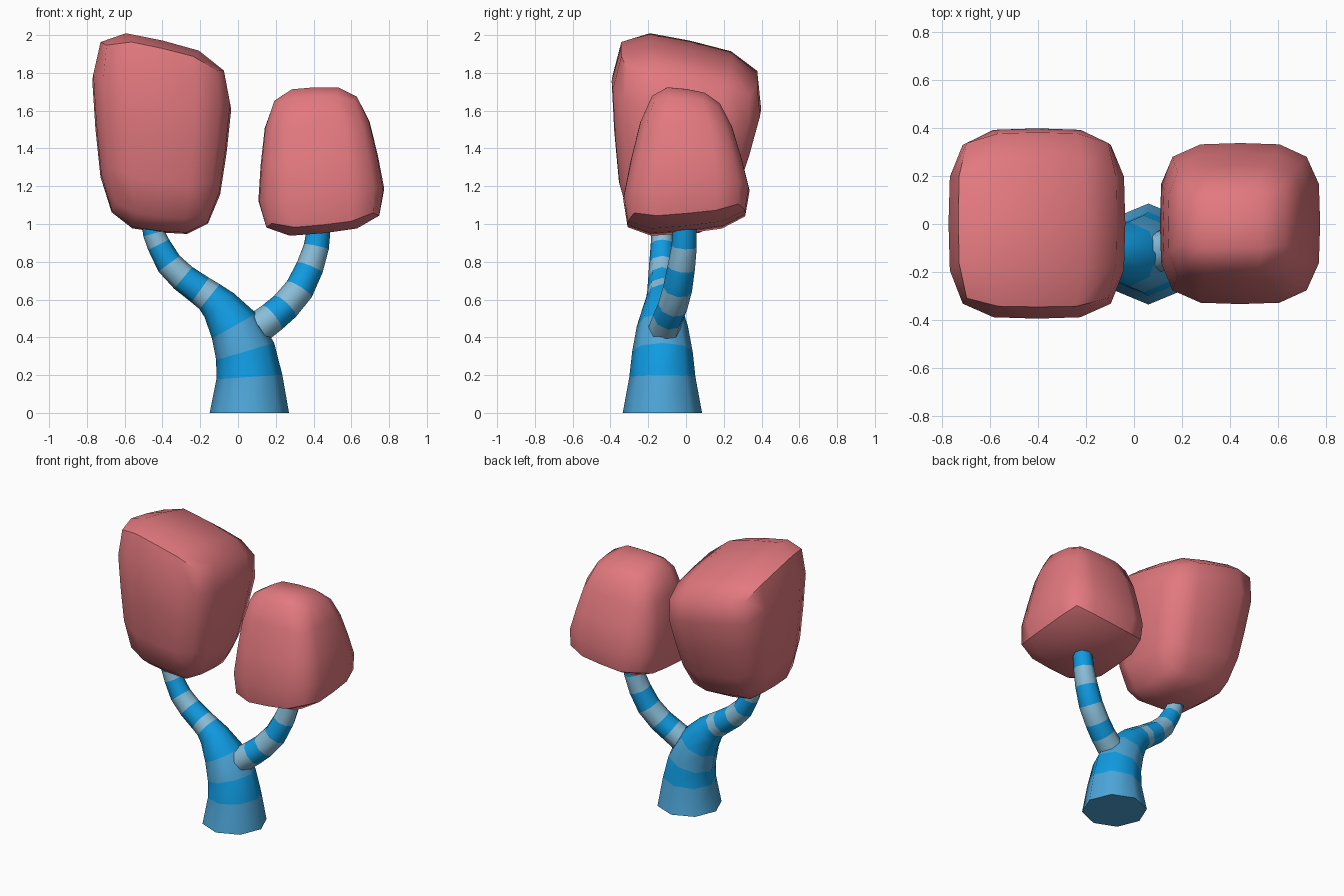
import bpy, bmesh, math
from mathutils import Vector

cube = bpy.data.objects.get("Cube")
if cube:
    bpy.data.objects.remove(cube, do_unlink=True)


def make_material(name, color):
    mat = bpy.data.materials.new(name)
    mat.use_nodes = True
    rgba = (*color, 1.0)
    mat.diffuse_color = rgba
    mat.node_tree.nodes["Principled BSDF"].inputs["Base Color"].default_value = rgba
    return mat


MID, BRIGHT, PALE = range(3)
bark = [
    make_material("mid blue bark", (0.075, 0.38, 0.69)),
    make_material("bright blue bark", (0.005, 0.33, 0.76)),
    make_material("pale blue bark", (0.25, 0.51, 0.69)),
]
pink = make_material("pink foliage", (0.76, 0.19, 0.21))


def finish(name, bm, materials):
    """Turn the bmesh into a smooth object that keeps its sharp rims."""
    bmesh.ops.recalc_face_normals(bm, faces=bm.faces[:])
    for face in bm.faces:
        face.smooth = True
    mesh = bpy.data.meshes.new(name)
    bm.to_mesh(mesh)
    bm.free()
    for mat in materials:
        mesh.materials.append(mat)
    mesh.set_sharp_from_angle(angle=math.radians(50))
    obj = bpy.data.objects.new(name, mesh)
    bpy.context.collection.objects.link(obj)
    return obj


def striped_tube(name, rings, sides=8):
    """Sweep a tapering polygon along (x, y, z, radius, colour) rings."""
    bm = bmesh.new()
    centers = [Vector(ring[:3]) for ring in rings]
    loops = []
    for i, center in enumerate(centers):
        before = centers[max(i - 1, 0)]
        after = centers[min(i + 1, len(centers) - 1)]
        tangent = (after - before).normalized()
        across = Vector((0, 1, 0))
        across = (across - tangent * across.dot(tangent)).normalized()
        normal = across.cross(tangent)
        loop = []
        for k in range(sides):
            angle = math.tau * k / sides
            offset = normal * math.cos(angle) + across * math.sin(angle)
            loop.append(bm.verts.new(center + offset * rings[i][3]))
        loops.append(loop)
    # One colour band between each pair of rings
    for ring, low, high in zip(rings, loops, loops[1:]):
        for k in range(sides):
            n = (k + 1) % sides
            face = bm.faces.new((low[k], low[n], high[n], high[k]))
            face.material_index = ring[4]
    # End caps
    bm.faces.new(loops[0]).material_index = rings[0][4]
    bm.faces.new(loops[-1]).material_index = rings[-1][4]
    return finish(name, bm, bark)


def crown(name, bottom, top, power=4):
    """Rounded block; each end is (x range, y range, height, x tilt, y tilt)."""

    def end_point(end, u, v):
        (x0, x1), (y0, y1), height, tilt_x, tilt_y = end
        return Vector((
            x0 + (x1 - x0) * (u + 1) / 2,
            y0 + (y1 - y0) * (v + 1) / 2,
            height + tilt_x * u + tilt_y * v,
        ))

    bm = bmesh.new()
    bmesh.ops.create_cube(bm, size=2)
    bmesh.ops.subdivide_edges(bm, edges=bm.edges[:], cuts=3, use_grid_fill=True)
    for vert in bm.verts:
        length = sum(abs(c) ** power for c in vert.co) ** (1 / power)
        u, v, w = vert.co / length
        low, high = end_point(bottom, u, v), end_point(top, u, v)
        vert.co = low.lerp(high, (w + 1) / 2)
    return finish(name, bm, [pink])


# Trunk bending into the right branch
DEPTH = -0.125
striped_tube("trunk", [
    (0.06, DEPTH, 0, 0.21, MID),
    (0.06, DEPTH, 0.19, 0.175, BRIGHT),
    (0.038, DEPTH, 0.325, 0.16, MID),
    (-0.02, DEPTH, 0.46, 0.135, BRIGHT),
    (-0.1, DEPTH, 0.57, 0.1, BRIGHT),
    (-0.15, DEPTH, 0.615, 0.085, PALE),
    (-0.2, DEPTH, 0.65, 0.08, BRIGHT),
    (-0.29, DEPTH, 0.715, 0.075, PALE),
    (-0.365, DEPTH, 0.79, 0.07, BRIGHT),
    (-0.42, DEPTH, 0.89, 0.062, PALE),
    (-0.445, DEPTH, 0.95, 0.058, BRIGHT),
    (-0.46, DEPTH, 1.03, 0.055, BRIGHT),
])

# Left branch growing out of the trunk
striped_tube("left_branch", [
    (0.1, -0.115, 0.445, 0.085, PALE),
    (0.18, -0.095, 0.505, 0.082, BRIGHT),
    (0.25, -0.07, 0.565, 0.08, PALE),
    (0.325, -0.045, 0.655, 0.078, BRIGHT),
    (0.38, -0.025, 0.77, 0.073, PALE),
    (0.415, -0.01, 0.88, 0.067, BRIGHT),
    (0.435, -0.005, 1.03, 0.06, BRIGHT),
])

# Foliage
crown("right_crown",
      bottom=((-0.71, -0.12), (-0.34, 0.21), 0.955, -0.03, 0),
      top=((-0.8, 0), (-0.42, 0.47), 1.93, -0.096, -0.1))
crown("left_crown",
      bottom=((0.085, 0.82), (-0.385, 0.39), 0.965, 0.04, 0.04),
      top=((0.155, 0.66), (-0.2, 0.2), 1.715, 0.01, -0.03))
